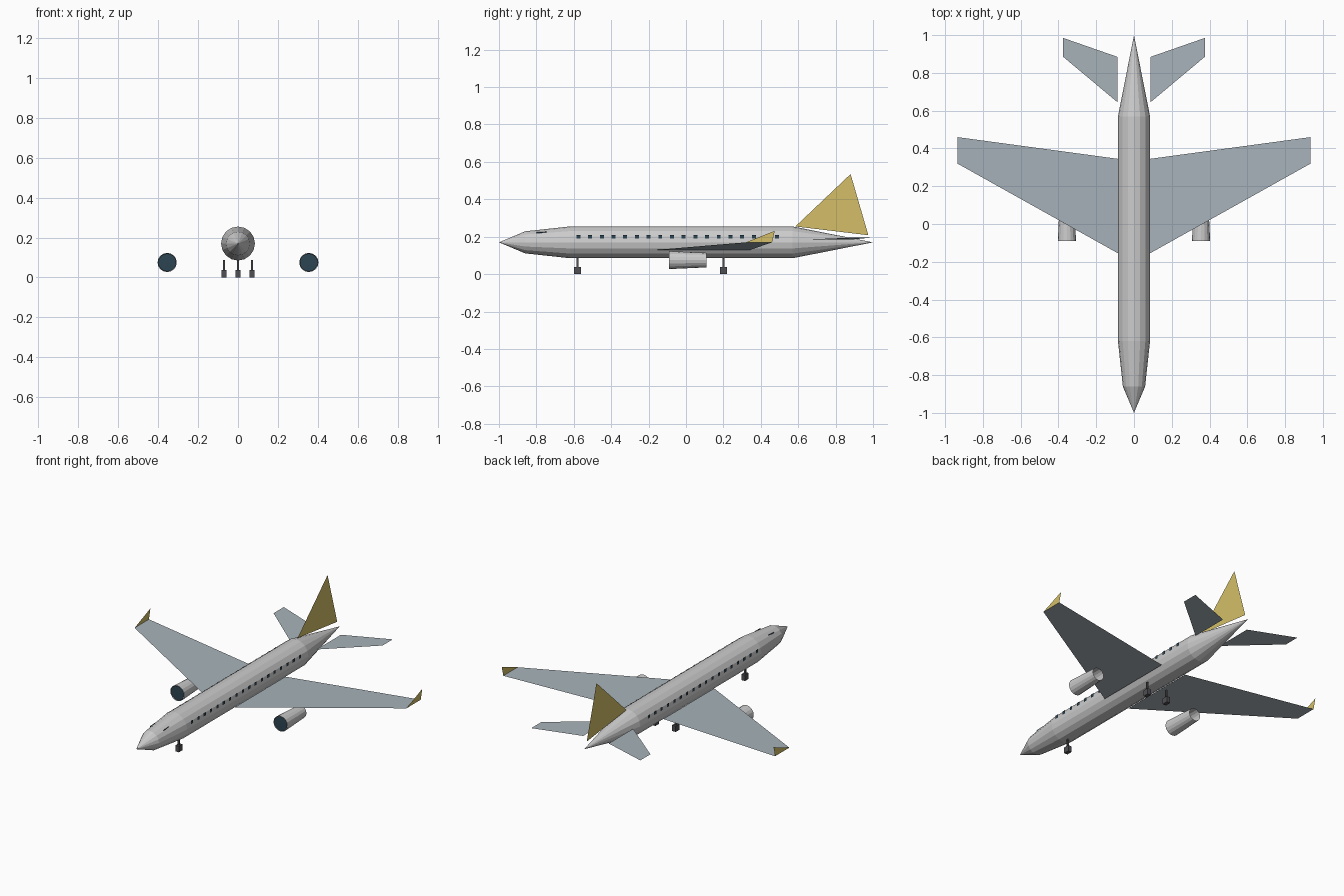
import bpy, bmesh, math
from mathutils import Matrix

if "Cube" in bpy.data.objects:
    bpy.data.objects.remove(bpy.data.objects["Cube"])


def material(name, rgb):
    m = bpy.data.materials.new(name)
    m.diffuse_color = (*rgb, 1)
    m.use_nodes = True
    m.node_tree.nodes["Principled BSDF"].inputs["Base Color"].default_value = m.diffuse_color
    return m


SKIN = material("wing_grey", (0.39, 0.45, 0.49))
GOLD = material("gold", (0.66, 0.52, 0.14))
GLASS = material("dark_glass", (0.025, 0.058, 0.085))
DARK = material("dark_grey", (0.08, 0.08, 0.09))


def finish(name, bm, mat=None):
    me = bpy.data.meshes.new(name)
    bm.to_mesh(me)
    bm.free()
    ob = bpy.data.objects.new(name, me)
    bpy.context.collection.objects.link(ob)
    if mat:
        me.materials.append(mat)
    return ob


def panels(name, polys, mat):
    """Thin flat panels, one face per point list."""
    bm = bmesh.new()
    for pts in polys:
        bm.faces.new([bm.verts.new(p) for p in pts])
    return finish(name, bm, mat)


def mirrored(pts):
    return [(-x, y, z) for x, y, z in reversed(pts)]


def tube(name, profile, x, z, sides=16, mat=None):
    """Lathe of (y, radius) points around an axis along y; radius 0 makes a tip."""
    bm = bmesh.new()
    rings = []
    for y, r in profile:
        n = sides if r else 1
        rings.append([bm.verts.new((x + r * math.cos(2 * math.pi * i / sides), y,
                                    z + r * math.sin(2 * math.pi * i / sides)))
                      for i in range(n)])
    for a, b in zip(rings, rings[1:]):
        for i in range(sides):
            j = (i + 1) % sides
            quad = [a[i % len(a)], b[i % len(b)], b[j % len(b)], a[j % len(a)]]
            bm.faces.new(list(dict.fromkeys(quad)))
    return finish(name, bm, mat)


def box(name, centre, size, mat):
    bm = bmesh.new()
    bmesh.ops.create_cube(bm, size=1, matrix=Matrix.Translation(centre) @ Matrix.Diagonal((*size, 1)))
    return finish(name, bm, mat)


# Fuselage
tube("fuselage", [(-1, 0), (-0.86, 0.059), (-0.62, 0.085), (0.57, 0.085), (1, 0)], 0, 0.17)

# Wings, winglets and tailplanes, right side then mirrored
surfaces = {
    "wing": ([(0.085, -0.155, 0.13), (0.935, 0.32, 0.17),
              (0.935, 0.46, 0.17), (0.085, 0.345, 0.13)], SKIN),
    "winglet": ([(0.935, 0.32, 0.17), (0.935, 0.46, 0.17), (0.935, 0.475, 0.232)], GOLD),
    "tailplane": ([(0.088, 0.645, 0.185), (0.375, 0.885, 0.195),
                   (0.375, 0.985, 0.195), (0.088, 0.885, 0.185)], SKIN),
}
for part, (pts, mat) in surfaces.items():
    panels("right_" + part, [pts], mat)
    panels("left_" + part, [mirrored(pts)], mat)

# Tail fin
panels("tail_fin", [[(0, 0.585, 0.255), (0, 0.975, 0.208), (0, 0.88, 0.535)]], GOLD)

# Cabin and cockpit windows
cabin = []
for i in range(18):
    y, h = -0.575 + 0.0625 * i, 0.0105
    cabin.append([(0.086, y - h, 0.2 - h), (0.086, y + h, 0.2 - h),
                  (0.086, y + h, 0.2 + h), (0.086, y - h, 0.2 + h)])
cockpit = [(0.046, -0.8, 0.2), (0.046, -0.745, 0.2), (0.046, -0.745, 0.227), (0.046, -0.8, 0.224)]
for side, flip in (("right", lambda p: p), ("left", mirrored)):
    panels(side + "_cabin_windows", [flip(p) for p in cabin], GLASS)
    panels(side + "_cockpit_window", [flip(cockpit)], GLASS)

# Engines: open nacelle with a dark intake disc
for side, x in (("right", 0.355), ("left", -0.355)):
    tube(side + "_engine", [(-0.09, 0.048), (0.11, 0.039)], x, 0.075)
    tube(side + "_engine_intake", [(-0.088, 0), (-0.087, 0.045)], x, 0.075, mat=GLASS)

# Landing gear
for name, x, y in (("nose", 0, -0.58), ("right", 0.07, 0.2), ("left", -0.07, 0.2)):
    box(name + "_gear_strut", (x, y, 0.06), (0.01, 0.01, 0.055), DARK)
    box(name + "_gear_wheel", (x, y, 0.0185), (0.024, 0.036, 0.037), DARK)
